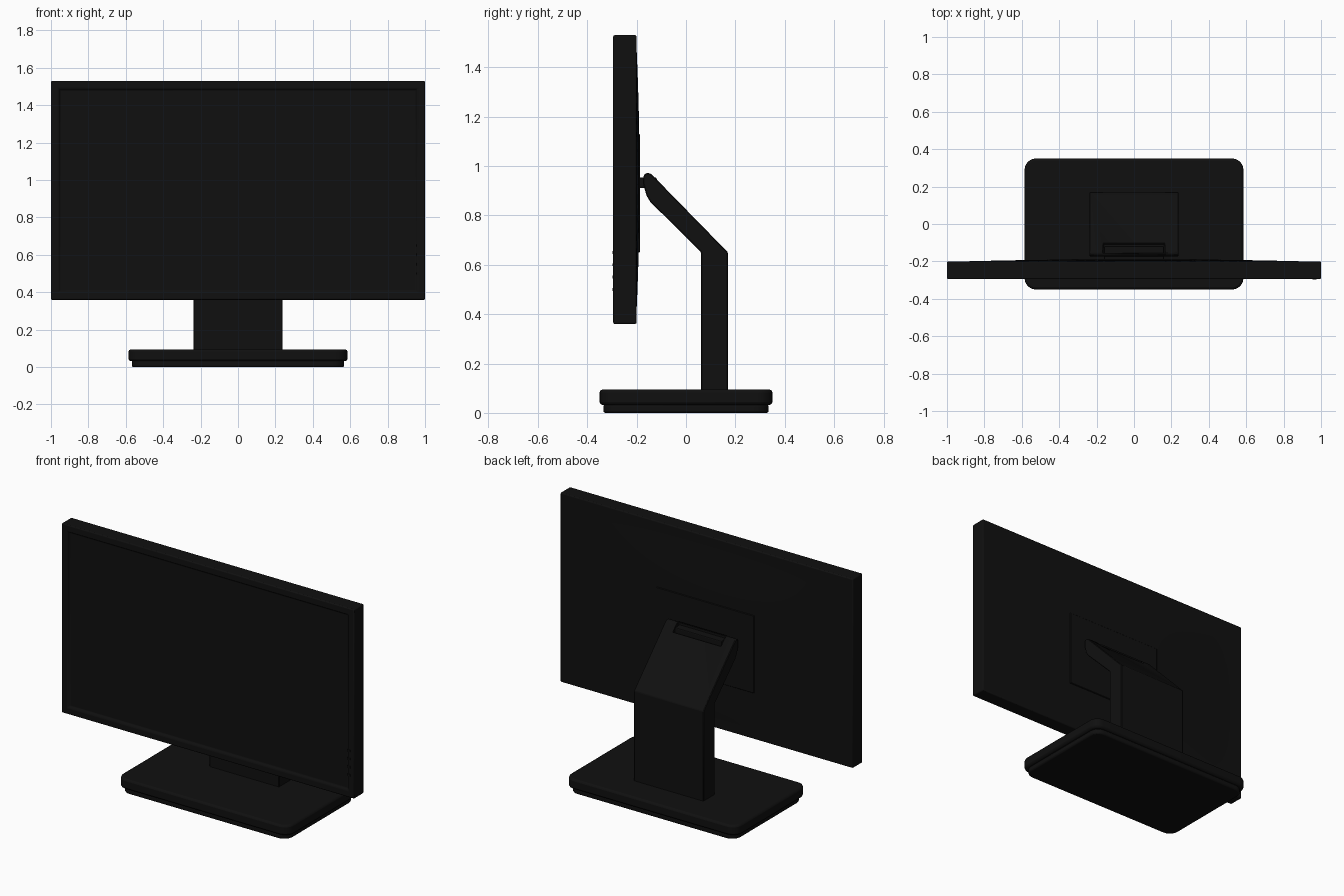
import bpy, bmesh
from mathutils import Vector

cube = bpy.data.objects.get("Cube")
if cube:
    bpy.data.objects.remove(cube, do_unlink=True)

black = bpy.data.materials.new("matte black plastic")
black.use_nodes = True
COLOR = (0.005, 0.005, 0.005, 1)
black.diffuse_color = COLOR
black.node_tree.nodes["Principled BSDF"].inputs["Base Color"].default_value = COLOR


def finish(name, bm):
    bmesh.ops.recalc_face_normals(bm, faces=bm.faces)
    mesh = bpy.data.meshes.new(name)
    bm.to_mesh(mesh)
    bm.free()
    obj = bpy.data.objects.new(name, mesh)
    bpy.context.collection.objects.link(obj)
    mesh.materials.append(black)
    return obj


def box_bm(low, high):
    bm = bmesh.new()
    bmesh.ops.create_cube(bm, size=1)
    low, high = Vector(low), Vector(high)
    for v in bm.verts:
        v.co = (low + high) / 2 + v.co * (high - low)
    return bm


def box(name, low, high):
    return finish(name, box_bm(low, high))


def bevel(obj, width, segments=2):
    mod = obj.modifiers.new("bevel", 'BEVEL')
    mod.width = width
    mod.segments = segments
    mod.limit_method = 'ANGLE'


def smooth(obj):
    bpy.ops.object.select_all(action='DESELECT')
    obj.select_set(True)
    bpy.context.view_layer.objects.active = obj
    bpy.ops.object.shade_smooth_by_angle()


# Display housing with the screen recessed inside its bezel
bm = box_bm((-1, -0.295, 0.36), (1, -0.2, 1.53))
front = min(bm.faces, key=lambda f: f.calc_center_median().y)
bmesh.ops.inset_individual(bm, faces=[front], thickness=0.06)
bmesh.ops.inset_individual(bm, faces=[front], thickness=0.006)
for v in front.verts:
    v.co.y += 0.012
housing = finish("display_housing", bm)
bevel(housing, 0.012)
smooth(housing)

# Gently bulging back cover
bm = bmesh.new()
bmesh.ops.create_grid(bm, x_segments=24, y_segments=16, size=1)
for v in bm.verts:
    u, w = v.co.x, v.co.y
    v.co = (0.985 * u, -0.202 + 0.014 * (1 - u * u) * (1 - w * w), 0.945 + 0.57 * w)
cover = finish("back_cover", bm)
if cover.data.polygons[0].normal.y < 0:
    cover.data.flip_normals()
smooth(cover)

# Mounting plate on the back
plate = box("mounting_plate", (-0.335, -0.22, 0.65), (0.335, -0.186, 1.13))
bevel(plate, 0.003, 1)

# Base: upper slab and smaller foot, both with rounded corners
for name, hx, hy, z0, z1, edge in (("base_slab", 0.585, 0.35, 0.032, 0.095, 0.012),
                                   ("base_foot", 0.568, 0.335, 0, 0.034, 0.008)):
    bm = box_bm((-hx, -hy, z0), (hx, hy, z1))
    upright = [e for e in bm.edges if abs(e.verts[0].co.z - e.verts[1].co.z) > 0.01]
    bmesh.ops.bevel(bm, geom=upright, offset=0.06, segments=6, profile=0.5, affect='EDGES')
    slab = finish(name, bm)
    bevel(slab, edge)
    smooth(slab)

# Bent stand: side profile extruded across x
profile = [(0.06, 0.085), (0.17, 0.085), (0.17, 0.65), (-0.138, 0.965),
           (-0.15, 0.972), (-0.165, 0.97), (-0.174, 0.955), (-0.174, 0.93),
           (-0.16, 0.88), (-0.145, 0.855), (-0.13, 0.84), (0.06, 0.652)]
bm = bmesh.new()
side = bm.faces.new([bm.verts.new((-0.238, y, z)) for y, z in profile])
extruded = bmesh.ops.extrude_face_region(bm, geom=[side])["geom"]
for v in extruded:
    if isinstance(v, bmesh.types.BMVert):
        v.co.x = 0.238
stand = finish("stand", bm)

# Slot at the top of the stand for the tilt hinge
cutter = box("hinge_slot_cutter", (-0.165, -0.162, 0.917), (0.165, -0.105, 1.1))
cutter.hide_render = True
cutter.hide_viewport = True
cut = stand.modifiers.new("hinge slot", 'BOOLEAN')
cut.operation = 'DIFFERENCE'
cut.object = cutter
cut.solver = 'EXACT'
bevel(stand, 0.004, 1)
smooth(stand)

# Tilt hinge joining the stand to the mounting plate
hinge = box("tilt_hinge", (-0.16, -0.2, 0.91), (0.16, -0.118, 0.953))
bevel(hinge, 0.006)

# Control buttons on the bezel
for i in range(4):
    z = 0.5 + 0.05 * i
    box(f"control_button_{i + 1}", (0.955, -0.298, z - 0.006), (0.975, -0.29, z + 0.006))
